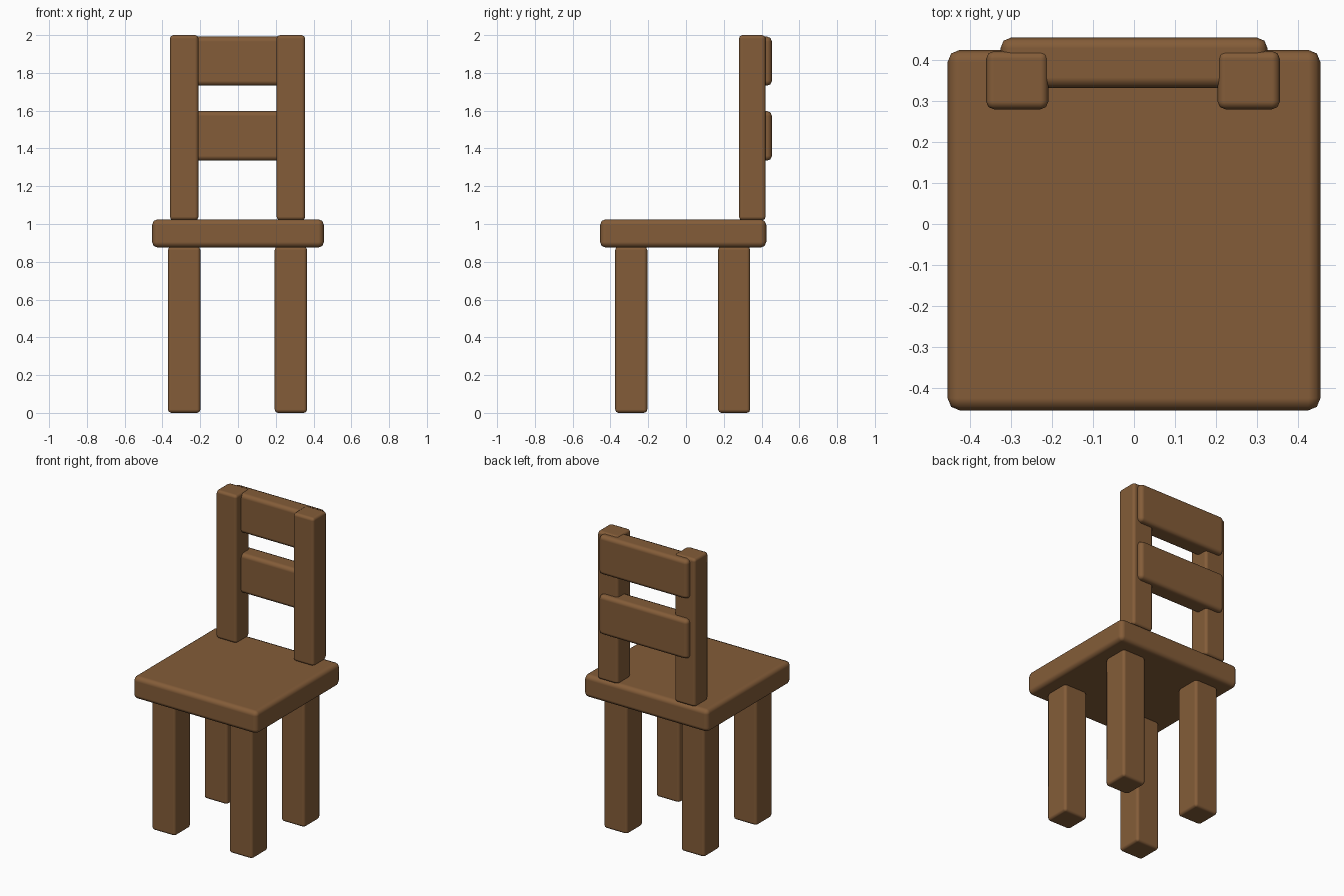
import bpy
import bmesh

if "Cube" in bpy.data.objects:
    bpy.data.objects.remove(bpy.data.objects["Cube"])

wood = bpy.data.materials.new("brown wood")
wood.diffuse_color = (0.23, 0.108, 0.04, 1.0)
wood.use_nodes = True
wood.node_tree.nodes["Principled BSDF"].inputs["Base Color"].default_value = wood.diffuse_color


def block(name, x, y, z, bevel):
    """Rounded box spanning the given (min, max) ranges."""
    bm = bmesh.new()
    bmesh.ops.create_cube(bm, size=1.0)
    for v in bm.verts:
        for i, (lo, hi) in enumerate((x, y, z)):
            v.co[i] = hi if v.co[i] > 0 else lo
    mesh = bpy.data.meshes.new(name)
    bm.to_mesh(mesh)
    bm.free()
    mesh.materials.append(wood)
    obj = bpy.data.objects.new(name, mesh)
    bpy.context.collection.objects.link(obj)
    mod = obj.modifiers.new("rounded edges", 'BEVEL')
    mod.width = bevel
    mod.segments = 2
    mod.harden_normals = True
    for p in mesh.polygons:
        p.use_smooth = True
    return obj


# Seat
block("seat", (-0.455, 0.455), (-0.455, 0.425), (0.875, 1.025), 0.03)

# Legs and back posts, left and right
for side, cx in (("left", -0.285), ("right", 0.28)):
    for end, cy in (("front", -0.29), ("back", 0.255)):
        block(f"{end}_leg_{side}", (cx - 0.086, cx + 0.086),
              (cy - 0.085, cy + 0.085), (0.0, 0.88), 0.018)
    block(f"back_post_{side}", (cx - 0.076, cx + 0.076),
          (0.28, 0.422), (1.02, 2.0), 0.019)

# Back slats
for name, z in (("lower_slat", (1.335, 1.598)), ("upper_slat", (1.732, 1.992))):
    block(name, (-0.326, 0.326), (0.332, 0.455), z, 0.026)
